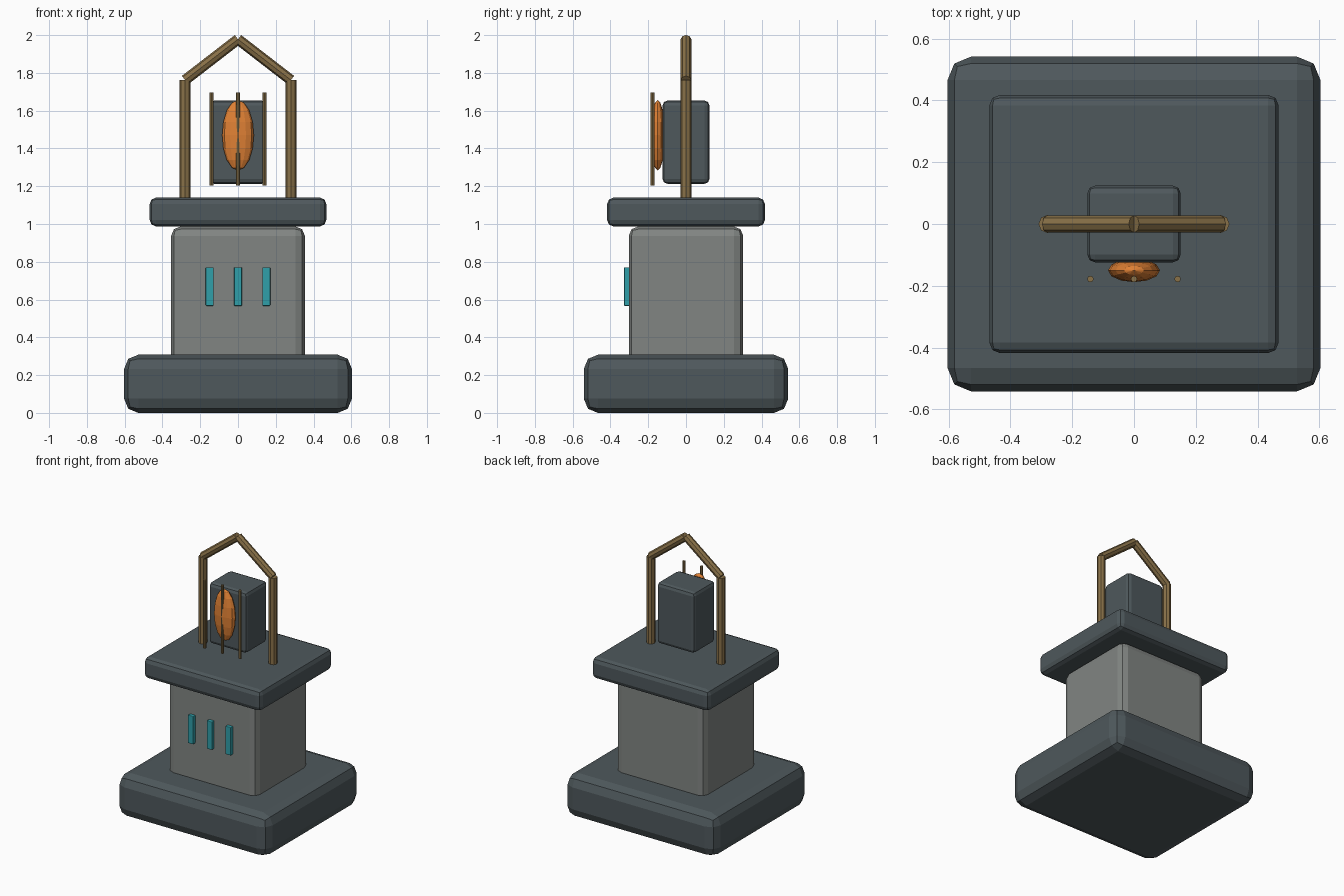
import bpy, math
from mathutils import Vector

if "Cube" in bpy.data.objects:
    bpy.data.objects.remove(bpy.data.objects["Cube"])


def material(name, rgb):
    m = bpy.data.materials.new(name)
    m.diffuse_color = (*rgb, 1)
    m.use_nodes = True
    m.node_tree.nodes["Principled BSDF"].inputs["Base Color"].default_value = m.diffuse_color
    return m


slate = material("slate", (0.077, 0.098, 0.107))
stone = material("stone", (0.22, 0.235, 0.225))
brass = material("brass", (0.25, 0.165, 0.065))
amber = material("amber", (0.75, 0.22, 0.035))
teal = material("teal", (0.03, 0.35, 0.4))


def box(name, lo, hi, mat, bevel=0.0):
    """Box between two corners with a two-step rounded edge."""
    lo, hi = Vector(lo), Vector(hi)
    bpy.ops.mesh.primitive_cube_add(size=1, location=(lo + hi) / 2)
    ob = bpy.context.object
    ob.name = name
    ob.scale = hi - lo
    bpy.ops.object.transform_apply(location=False, rotation=False, scale=True)
    ob.data.materials.append(mat)
    if bevel:
        mod = ob.modifiers.new("edge", 'BEVEL')
        mod.width = bevel
        mod.segments = 2
    return ob


def rod(name, a, b, radius, mat, sides=8):
    """Straight rod from a to b."""
    a, b = Vector(a), Vector(b)
    d = b - a
    bpy.ops.mesh.primitive_cylinder_add(vertices=sides, radius=radius, depth=d.length,
                                        location=(a + b) / 2)
    ob = bpy.context.object
    ob.name = name
    ob.rotation_euler = d.to_track_quat('Z', 'Y').to_euler()
    ob.data.materials.append(mat)
    return ob


# Stacked stone body
box("base", (-0.603, -0.541, 0), (0.603, 0.541, 0.308), slate, 0.075)
box("column", (-0.354, -0.303, 0.26), (0.354, 0.303, 0.987), stone, 0.05)
box("top_slab", (-0.468, -0.418, 0.987), (0.468, 0.418, 1.14), slate, 0.035)

# Glowing slots on the front of the column
for i, x in enumerate((-0.15, 0, 0.15)):
    box(f"front_slot_{i + 1}", (x - 0.021, -0.328, 0.567), (x + 0.021, -0.29, 0.77), teal, 0.004)

# Lamp housing and flame
box("lamp_housing", (-0.151, -0.124, 1.213), (0.151, 0.124, 1.653), slate, 0.025)
bpy.ops.mesh.primitive_uv_sphere_add(segments=12, ring_count=8, radius=1, location=(0, -0.15, 1.47))
flame = bpy.context.object
flame.name = "flame"
flame.scale = (0.084, 0.038, 0.186)
flame.data.materials.append(amber)

# Guard bars in front of the flame
for i, x in enumerate((-0.141, 0, 0.141)):
    rod(f"guard_bar_{i + 1}", (x, -0.178, 1.204), (x, -0.178, 1.696), 0.0105, brass)

# Carrying frame: two posts and two sloped rails
for side, s in (("left", -1), ("right", 1)):
    rod(f"{side}_post", (s * 0.28, 0, 1.13), (s * 0.28, 0, 1.762), 0.029, brass)
    rod(f"{side}_sloped_rail", (s * 0.28, 0, 1.762), (0, 0, 1.978), 0.028, brass)
